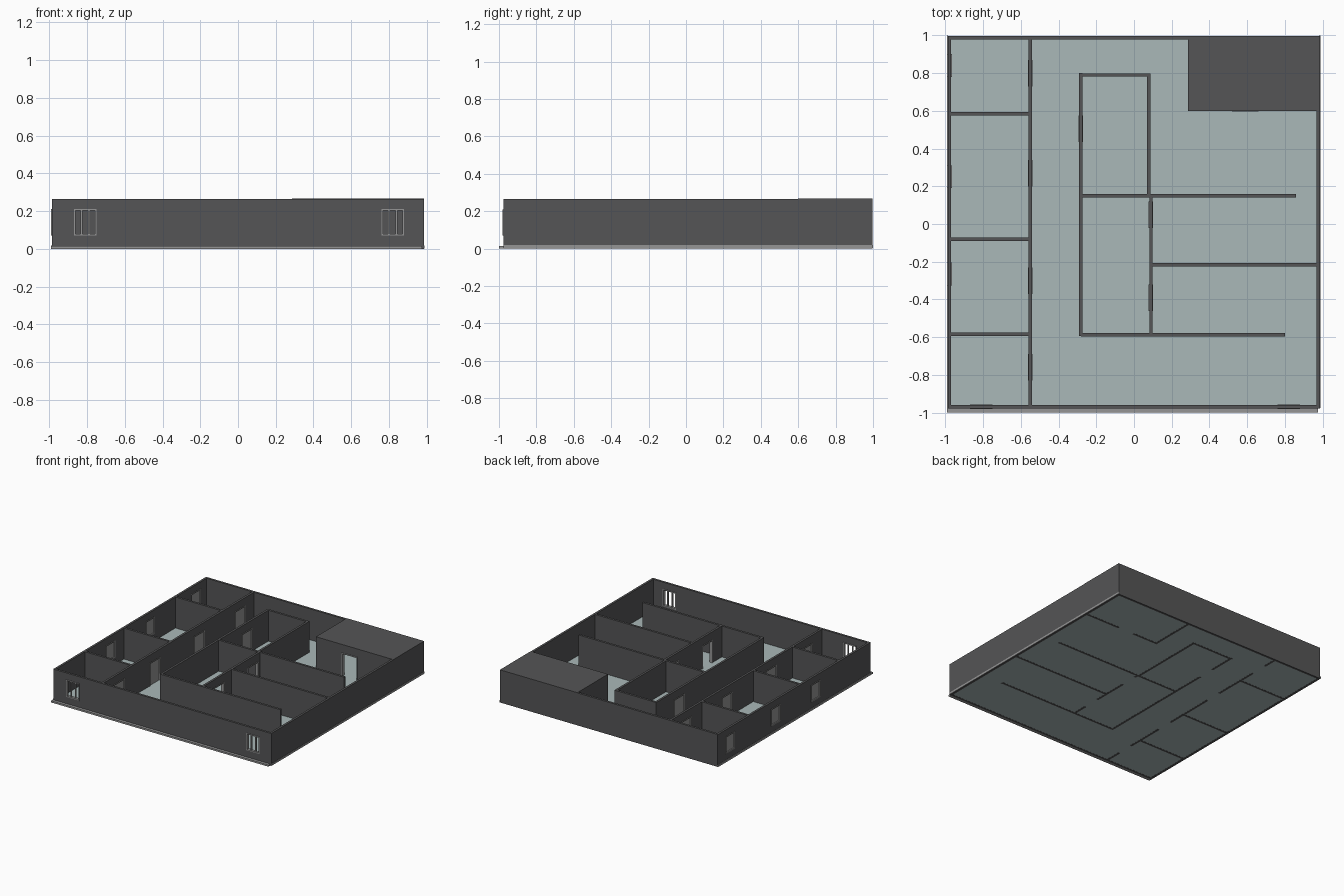
import bpy, bmesh
from mathutils import Matrix, Vector

if "Cube" in bpy.data.objects:
    bpy.data.objects.remove(bpy.data.objects["Cube"])

TOP, T = 0.265, 0.018          # wall height and thickness
FLOOR = 0.012


def material(name, rgb):
    m = bpy.data.materials.new(name)
    m.diffuse_color = (*rgb, 1)
    m.use_nodes = True
    m.node_tree.nodes["Principled BSDF"].inputs["Base Color"].default_value = m.diffuse_color
    return m


DARK = material("dark_wall", (0.09, 0.09, 0.093))
TEAL = material("pale_floor", (0.40, 0.48, 0.48))
GREY = material("grey_trim", (0.30, 0.30, 0.30))


def boxes(name, spans, mat=None):
    """One object from boxes given as (x0, x1, y0, y1, z0, z1)."""
    bm = bmesh.new()
    for x0, x1, y0, y1, z0, z1 in spans:
        mid = Vector(((x0 + x1) / 2, (y0 + y1) / 2, (z0 + z1) / 2))
        size = Matrix.Diagonal((x1 - x0, y1 - y0, z1 - z0, 1))
        bmesh.ops.create_cube(bm, size=1, matrix=Matrix.Translation(mid) @ size)
    me = bpy.data.meshes.new(name)
    bm.to_mesh(me)
    bm.free()
    ob = bpy.data.objects.new(name, me)
    bpy.context.collection.objects.link(ob)
    if mat:
        me.materials.append(mat)
    return ob


def span(axis, pos, half, a, b, z0, z1):
    """Box along the axis from a to b, centred on pos across it."""
    if axis == 'x':
        return (a, b, pos - half, pos + half, z0, z1)
    return (pos - half, pos + half, a, b, z0, z1)


def wall(name, axis, pos, a, b, openings=()):
    """Wall with openings given as (kind, centre)."""
    ob = boxes(name, [span(axis, pos, T / 2, a, b, 0, TOP)], DARK)
    cuts = []
    for i, (kind, c) in enumerate(openings):
        w = 0.06 if 'window' in kind else 0.07
        z0, z1 = (0.07, 0.21) if 'window' in kind else (-0.05, 0.2)
        cuts.append(span(axis, pos, 0.05, c - w, c + w, z0, z1))
        z0 = max(z0, FLOOR)
        f, d = 0.008, T / 2 + 0.003
        # Jambs and head, plus a sill on windows
        parts = [span(axis, pos, d, c - w, c - w + f, z0, z1),
                 span(axis, pos, d, c + w - f, c + w, z0, z1),
                 span(axis, pos, d, c - w + f, c + w - f, z1 - f, z1)]
        if 'window' in kind:
            parts.append(span(axis, pos, d, c - w + f, c + w - f, z0, z0 + f))
        if kind == 'barred_window':
            parts += [span(axis, pos, 0.005, c + o - 0.005, c + o + 0.005,
                           z0 + f, z1 - f) for o in (-0.02, 0.02)]
        boxes(f"{name}_{kind}_frame_{i}", parts, GREY)
        # Door leaf or window pane
        if kind in ('door', 'window'):
            boxes(f"{name}_{kind}_panel_{i}",
                  [span(axis, pos, 0.004, c - w + f, c + w - f,
                        z0 + (f if kind == 'window' else 0), z1 - f)], GREY)
    if cuts:
        cutter = boxes("cutter", cuts)
        cutter.hide_render = True
        mod = ob.modifiers.new("openings", 'BOOLEAN')
        mod.operation, mod.solver, mod.object = 'DIFFERENCE', 'EXACT', cutter
        bpy.context.view_layer.objects.active = ob
        bpy.ops.object.modifier_apply(modifier=mod.name)
        bpy.data.objects.remove(cutter)


# Floor and outer curb
boxes("floor", [(-0.98, 0.98, -0.975, 0.99, 0.001, FLOOR)], TEAL)
boxes("front_curb", [(-0.99, 0.975, -1.0, -0.975, 0, 0.014)], GREY)
boxes("side_curbs", [(0.98, 0.988, -0.975, 1.0, 0.002, 0.018),
                     (-0.992, -0.986, -0.975, 1.0, 0.002, 0.018)], GREY)

# Outer walls
wall("front_wall", 'x', -0.968, -0.985, 0.985,
     [('barred_window', -0.81), ('barred_window', 0.82)])
wall("back_wall", 'x', 0.988, -0.985, 0.985)
wall("left_wall", 'y', -0.978, -0.975, 0.995,
     [('window', y) for y in (0.84, 0.25, -0.265)])
wall("right_wall", 'y', 0.976, -0.975, 0.995)

# Row of rooms along the left side
wall("corridor_wall", 'y', -0.55, -0.96, 0.98,
     [('door', y) for y in (0.80, 0.27, -0.30, -0.76)])
for i, y in enumerate((0.585, -0.08, -0.585)):
    wall(f"room_divider_{i}", 'x', y, -0.97, -0.55)

# Central rooms
wall("centre_left_wall", 'y', -0.282, -0.595, 0.80, [('door', 0.505)])
wall("centre_back_wall", 'x', 0.79, -0.282, 0.088)
wall("centre_right_back_wall", 'y', 0.079, 0.15, 0.79)
wall("centre_right_front_wall", 'y', 0.09, -0.59, 0.15,
     [('doorway', 0.05), ('doorway', -0.39)])

# Partitions reaching to the right
wall("back_partition", 'x', 0.15, -0.282, 0.86)
wall("middle_partition", 'x', -0.215, 0.09, 0.975)
wall("front_partition", 'x', -0.587, -0.282, 0.80)

# Roofed corner room
wall("corner_room_front_wall", 'x', 0.609, 0.285, 0.975, [('doorway', 0.59)])
wall("corner_room_left_wall", 'y', 0.294, 0.60, 0.985)
boxes("corner_room_roof", [(0.285, 0.985, 0.60, 0.997, 0.255, 0.267)], DARK)
